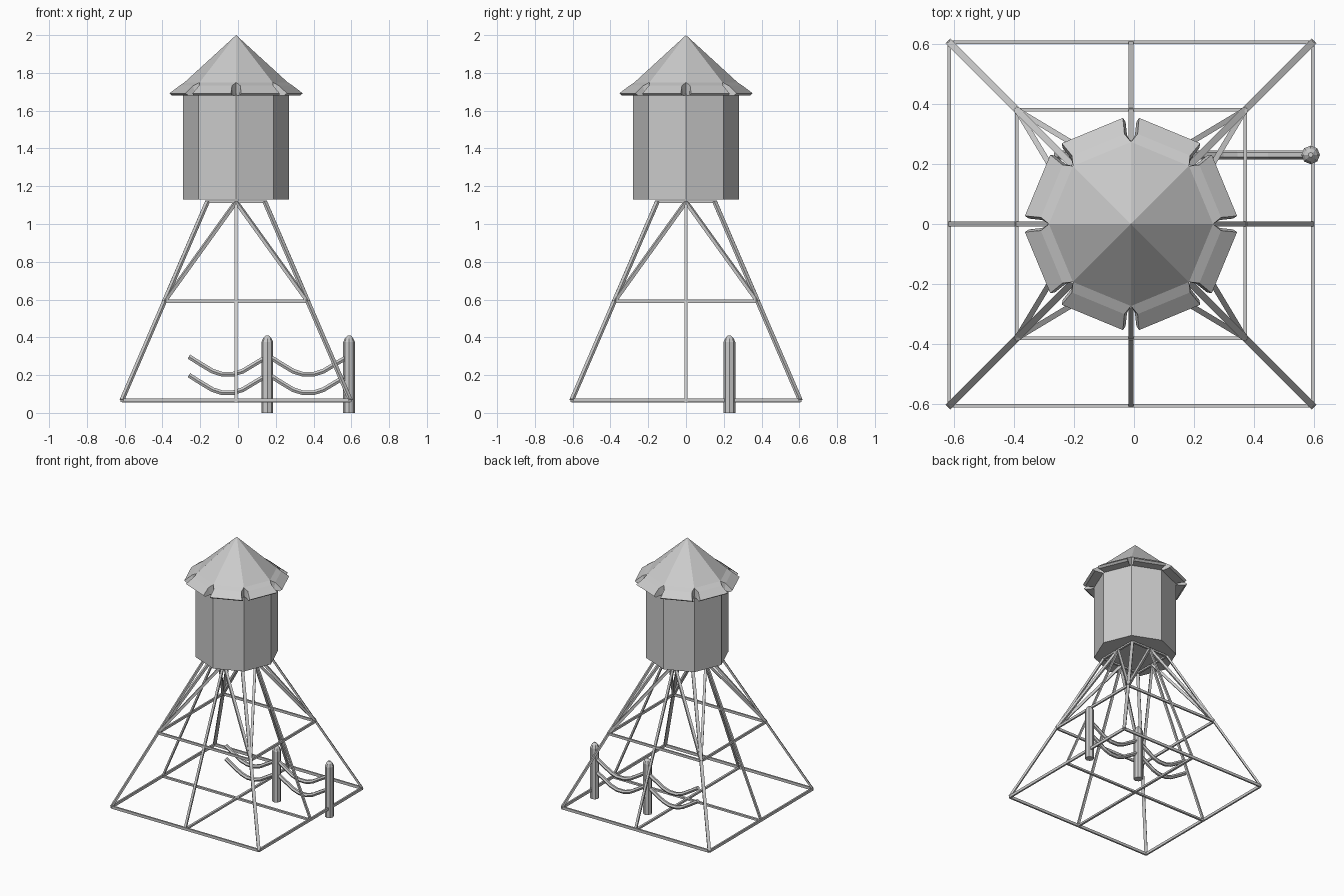
import bpy, bmesh, math
from mathutils import Vector

if "Cube" in bpy.data.objects:
    bpy.data.objects.remove(bpy.data.objects["Cube"])

CX = -0.01  # tower axis


def finish(name, bm):
    bmesh.ops.recalc_face_normals(bm, faces=bm.faces[:])
    me = bpy.data.meshes.new(name)
    bm.to_mesh(me)
    bm.free()
    ob = bpy.data.objects.new(name, me)
    bpy.context.collection.objects.link(ob)
    return ob


def ring(bm, r, z, n=8, x=0.0, y=0.0):
    return [bm.verts.new((x + r * math.cos(2 * math.pi * i / n),
                          y + r * math.sin(2 * math.pi * i / n), z)) for i in range(n)]


def bridge(bm, a, b):
    n = len(a)
    for i in range(n):
        j = (i + 1) % n
        bm.faces.new((a[i], a[j], b[j], b[i]))


def lathe(name, profile, x, y, n=8):
    bm = bmesh.new()
    rings = [ring(bm, r, z, n, x, y) for r, z in profile]
    for a, b in zip(rings, rings[1:]):
        bridge(bm, a, b)
    bm.faces.new(rings[0])
    bm.faces.new(rings[-1])
    return finish(name, bm)


def bar(bm, a, b, w, h):
    """Rectangular bar; w is the horizontal width, h the other one."""
    a, b = Vector(a), Vector(b)
    d = (b - a).normalized()
    side = d.cross(Vector((0, 0, 1))).normalized()
    up = side.cross(d)
    ends = [[bm.verts.new(p + side * s * w / 2 + up * t * h / 2)
             for s, t in ((-1, -1), (1, -1), (1, 1), (-1, 1))] for p in (a, b)]
    bridge(bm, *ends)
    bm.faces.new(ends[0])
    bm.faces.new(ends[1])


# Tank
lathe("tank", [(0.28, 1.13), (0.28, 1.69)], CX, 0)

# Roof: octagonal cone flaring into eave panels, notched at each corner
bm = bmesh.new()
apex = bm.verts.new((CX, 0, 2.0))
# (radius, sideways, z) going round one corner
top_prof = [(0.353, -0.027, 1.692), (0.30, -0.022, 1.732), (0.273, 0, 1.75),
            (0.30, 0.022, 1.732), (0.353, 0.027, 1.692)]
low_prof = [(0.34, -0.018, 1.68), (0.295, -0.013, 1.68), (0.273, 0, 1.68),
            (0.295, 0.013, 1.68), (0.34, 0.018, 1.68)]


def corner(prof, i):
    c, s = math.cos(i * math.pi / 4), math.sin(i * math.pi / 4)
    return [bm.verts.new((CX + r * c - t * s, r * s + t * c, z)) for r, t, z in prof]


tops = [corner(top_prof, i) for i in range(8)]
lows = [corner(low_prof, i) for i in range(8)]
for i in range(8):
    j = (i + 1) % 8
    A, B = tops[i], tops[j]
    bm.faces.new((apex, A[2], B[2]))
    bm.faces.new((A[2], A[3], B[1], B[2]))
    bm.faces.new((A[3], A[4], B[0], B[1]))
bridge(bm, [v for c in tops for v in c], [v for c in lows for v in c])
bm.faces.new([v for c in lows for v in c])
finish("roof", bm)

# Tower frame levels: (half width, height)
BASE, MID, TOP = (0.605, 0.067), (0.38, 0.59), (0.152, 1.118)


def at(level, u, v):
    return (CX + level[0] * u, level[0] * v, level[1])


corners = [(1, 1), (-1, 1), (-1, -1), (1, -1)]
for name, level, w, h in (("base_frame", BASE, 0.012, 0.02),
                          ("middle_frame", MID, 0.012, 0.018),
                          ("top_frame", TOP, 0.014, 0.012)):
    bm = bmesh.new()
    for k in range(4):
        bar(bm, at(level, *corners[k]), at(level, *corners[(k + 1) % 4]), w, h)
    finish(name, bm)

# Base cross
bm = bmesh.new()
low = (BASE[0], BASE[1] - 0.005)
bar(bm, at(low, -1, 0), at(low, 1, 0), 0.016, 0.014)
bar(bm, at(low, 0, -1), at(low, 0, 1), 0.016, 0.014)
finish("base_cross", bm)

# Corner legs, mid-side struts and diagonal braces
legs, struts, braces = bmesh.new(), bmesh.new(), bmesh.new()
for u, v in corners:
    bar(legs, at(BASE, u, v), at(TOP, u, v), 0.022, 0.014)
    bar(braces, at(MID, u, v), at(TOP, 0, v), 0.018, 0.018)
    bar(braces, at(MID, u, v), at(TOP, u, 0), 0.018, 0.018)
for u, v in ((1, 0), (-1, 0), (0, 1), (0, -1)):
    bar(struts, at(BASE, u, v), at(TOP, u, v), 0.017, 0.012)
finish("corner_legs", legs)
finish("side_struts", struts)
finish("diagonal_braces", braces)

# Fence posts
FY = 0.23
for k, x in enumerate((0.155, 0.588)):
    lathe(f"fence_post_{k + 1}", [(0.031, 0), (0.031, 0.375), (0.022, 0.395), (0.008, 0.41)], x, FY)

# Sagging fence rails
sag = [(-0.205, 0.095), (-0.15, 0.06), (-0.08, 0.018), (-0.03, 0.002),
       (0.03, 0.002), (0.08, 0.018), (0.15, 0.06), (0.21, 0.095)]
for k, (mid, z0) in enumerate((m, z) for m in (-0.055, 0.372) for z in (0.105, 0.203)):
    bm = bmesh.new()
    pts = [Vector((mid + dx, FY, z0 + dz)) for dx, dz in sag]
    rings = []
    for i, p in enumerate(pts):
        d = (pts[min(i + 1, 7)] - pts[max(i - 1, 0)]).normalized()
        n = Vector((-d.z, 0, d.x))
        rings.append([bm.verts.new(p + 0.0145 * (n * math.sin(a) + Vector((0, 1, 0)) * math.cos(a)))
                      for a in (j * math.pi / 3 for j in range(6))])
    for a, b in zip(rings, rings[1:]):
        bridge(bm, a, b)
    bm.faces.new(rings[0])
    bm.faces.new(rings[-1])
    finish(f"fence_rail_{k + 1}", bm)
